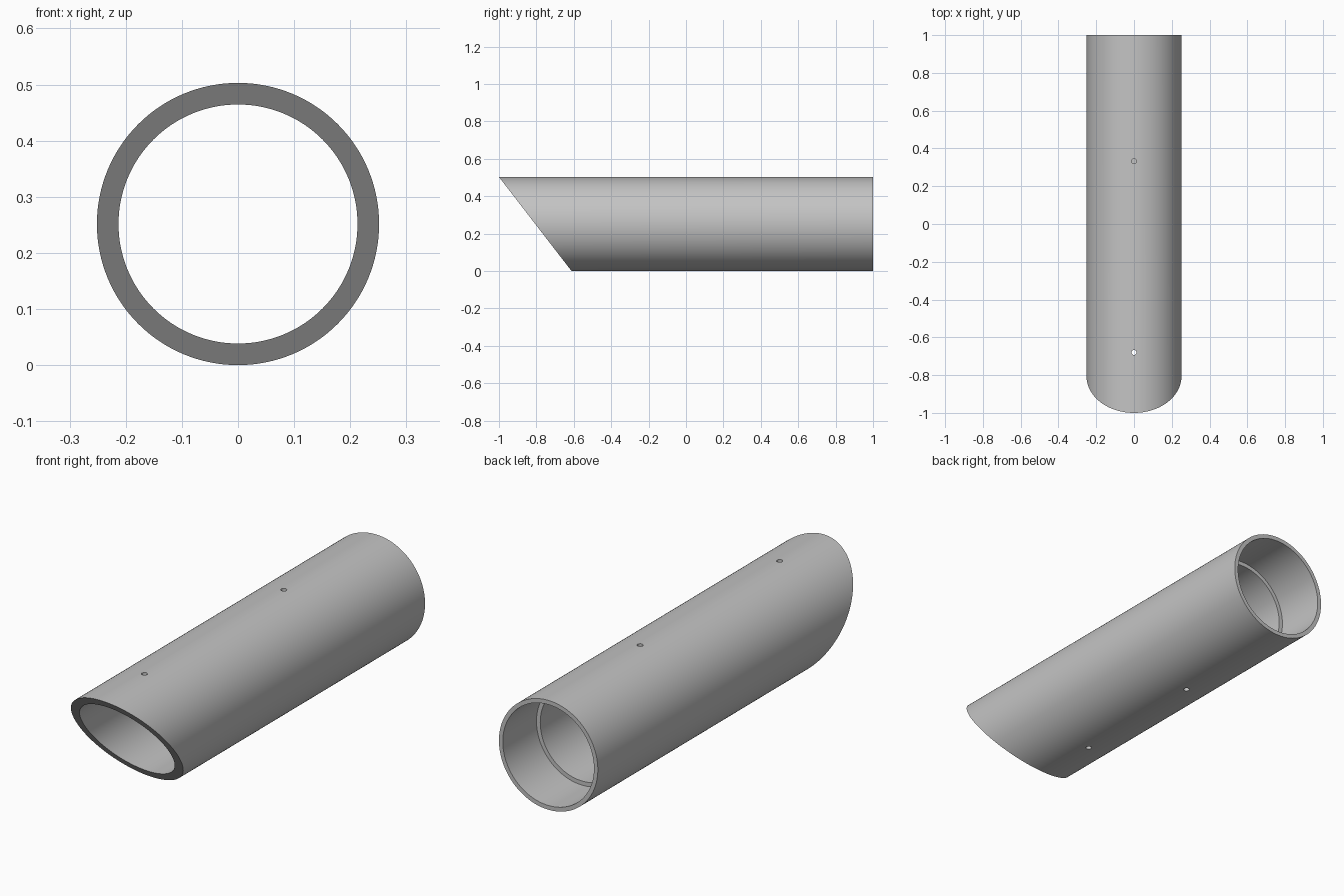
import bpy, bmesh, math
from mathutils import Vector, Matrix

cube = bpy.data.objects.get("Cube")
if cube:
    bpy.data.objects.remove(cube, do_unlink=True)

R, BORE, SOCKET = 0.2515, 0.213, 0.232   # outer, bore and socket radii
STEP_Y = 0.755                           # where the socket meets the bore
SEGMENTS = 128

grey = bpy.data.materials.new("plain grey")
grey.use_nodes = True
colour = (0.55, 0.55, 0.55, 1)
grey.diffuse_color = colour
grey.node_tree.nodes["Principled BSDF"].inputs["Base Color"].default_value = colour


def add_object(name, bm):
    mesh = bpy.data.meshes.new(name)
    bm.to_mesh(mesh)
    bm.free()
    mesh.materials.append(grey)
    obj = bpy.data.objects.new(name, mesh)
    bpy.context.collection.objects.link(obj)
    return obj


# Tube: wall section revolved about the y axis
bm = bmesh.new()
section = [(R, -1.3), (R, 1), (SOCKET, 1), (SOCKET, STEP_Y), (BORE, STEP_Y), (BORE, -1.3)]
verts = [bm.verts.new((0, y, R + r)) for r, y in section]
edges = [bm.edges.new(pair) for pair in zip(verts, verts[1:])]
bmesh.ops.spin(bm, geom=verts + edges, cent=(0, 0, R), axis=(0, 1, 0),
               angle=math.tau, steps=SEGMENTS, use_duplicate=False)
bmesh.ops.remove_doubles(bm, verts=bm.verts, dist=1e-5)

# Slanted front end
top, bottom = Vector((0, -1, 2 * R)), Vector((0, -0.612, 0))
slope = bottom - top
bmesh.ops.bisect_plane(bm, geom=bm.verts[:] + bm.edges[:] + bm.faces[:], plane_co=top,
                       plane_no=(0, slope.z, -slope.y), clear_outer=True)
bmesh.ops.bridge_loops(bm, edges=[e for e in bm.edges if e.is_boundary])
bmesh.ops.recalc_face_normals(bm, faces=bm.faces)
tube = add_object("slant_cut_tube", bm)

# Small drilled holes: two through the top wall, two through the bottom wall
bm = bmesh.new()
for y, z in ((0.333, 2 * R), (-0.68, 2 * R), (0.365, 0), (-0.315, 0)):
    bmesh.ops.create_cone(bm, cap_ends=True, segments=24, radius1=0.013, radius2=0.013,
                          depth=0.2, matrix=Matrix.Translation((0, y, z)))
drill = add_object("hole_cutter", bm)
drill.hide_render = True

cut = tube.modifiers.new("drilled holes", "BOOLEAN")
cut.object = drill
cut.solver = "EXACT"
bpy.ops.object.select_all(action="DESELECT")
tube.select_set(True)
bpy.context.view_layer.objects.active = tube
bpy.ops.object.modifier_apply(modifier=cut.name)
bpy.data.objects.remove(drill, do_unlink=True)
bpy.ops.object.shade_smooth_by_angle(angle=math.radians(30))
